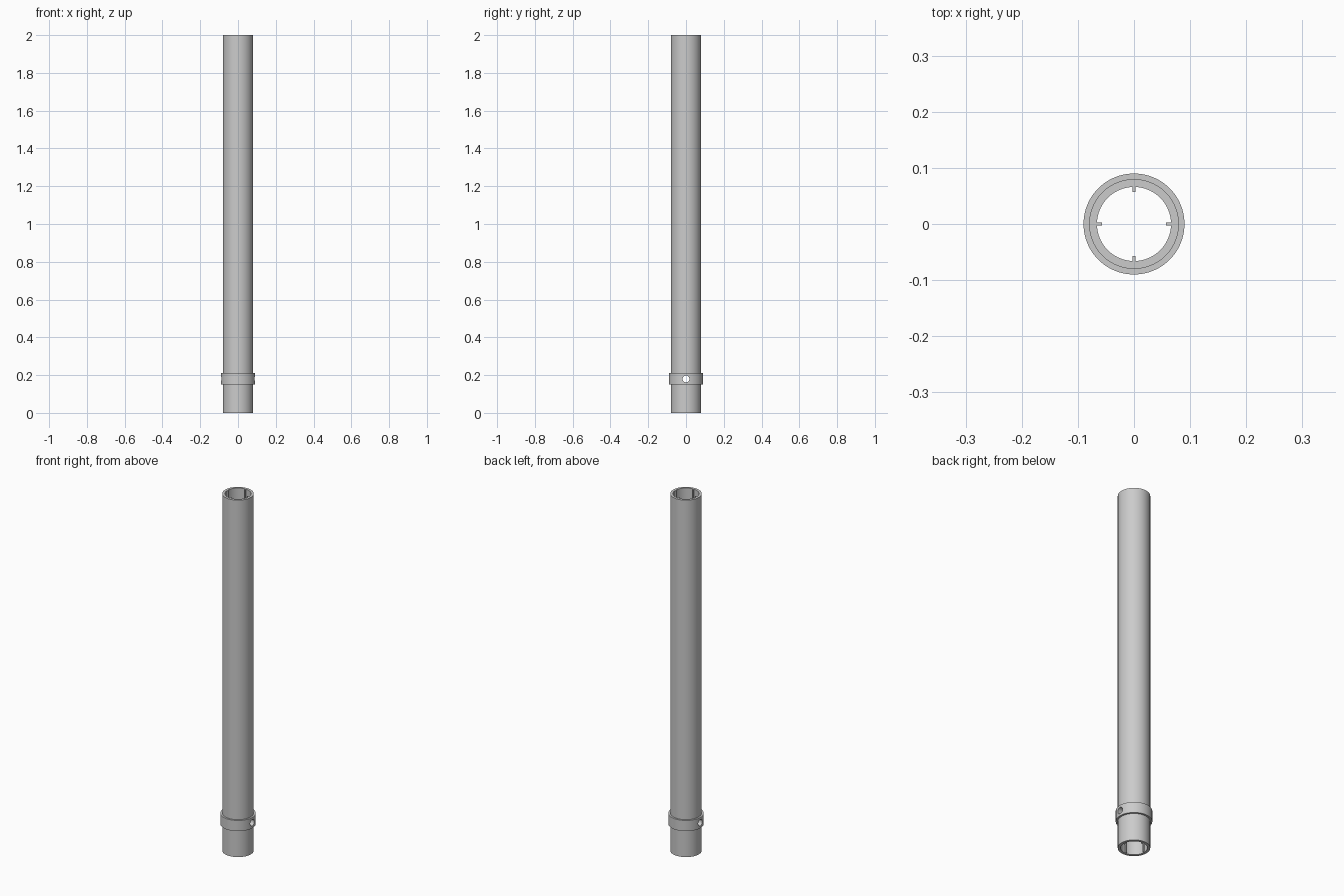
import bpy
import bmesh
import math
from mathutils import Matrix, Vector

cube = bpy.data.objects.get("Cube")
if cube:
    bpy.data.objects.remove(cube, do_unlink=True)

SEGMENTS = 96
OUTER, INNER, COLLAR = 0.08, 0.066, 0.09
HEIGHT, COLLAR_LOW, COLLAR_HIGH = 2.0, 0.15, 0.21
RIB_TIP, RIB_WIDTH = 0.057, 0.006
HOLE_RADIUS = 0.018

grey = bpy.data.materials.new("plain grey")
grey.use_nodes = True
grey.diffuse_color = (0.6, 0.6, 0.6, 1)
grey.node_tree.nodes["Principled BSDF"].inputs["Base Color"].default_value = grey.diffuse_color


def add_object(name, bm):
    bmesh.ops.recalc_face_normals(bm, faces=bm.faces)
    mesh = bpy.data.meshes.new(name)
    bm.to_mesh(mesh)
    bm.free()
    mesh.materials.append(grey)
    obj = bpy.data.objects.new(name, mesh)
    bpy.context.collection.objects.link(obj)
    return obj


def drill(obj, cutter):
    """Cut the cutter out of the object and apply the cut."""
    mod = obj.modifiers.new("pin hole", "BOOLEAN")
    mod.operation = "DIFFERENCE"
    mod.solver = "EXACT"
    mod.object = cutter
    bpy.context.view_layer.objects.active = obj
    bpy.ops.object.modifier_apply(modifier=mod.name)


# Hollow tube with its collar, turned from one closed profile
profile = [(INNER, 0), (OUTER, 0), (OUTER, COLLAR_LOW), (COLLAR, COLLAR_LOW),
           (COLLAR, COLLAR_HIGH), (OUTER, COLLAR_HIGH), (OUTER, HEIGHT), (INNER, HEIGHT)]
bm = bmesh.new()
verts = [bm.verts.new((r, 0, z)) for r, z in profile]
edges = [bm.edges.new((v, verts[i - 1])) for i, v in enumerate(verts)]
bmesh.ops.spin(bm, geom=verts + edges, cent=(0, 0, 0), axis=(0, 0, 1),
               angle=math.tau, steps=SEGMENTS, use_merge=False)
bmesh.ops.remove_doubles(bm, verts=bm.verts, dist=0.0001)
tube = add_object("tube_with_collar", bm)

# Four full-length ribs on the inner wall
ribs = []
for i, side in enumerate(("left", "back", "right", "front")):
    depth = INNER + 0.002 - RIB_TIP
    bm = bmesh.new()
    bmesh.ops.create_cube(bm, size=1)
    bmesh.ops.scale(bm, verts=bm.verts, vec=(depth, RIB_WIDTH, HEIGHT))
    bmesh.ops.translate(bm, verts=bm.verts, vec=Vector((RIB_TIP + depth / 2, 0, HEIGHT / 2)))
    bmesh.ops.rotate(bm, verts=bm.verts, cent=(0, 0, 0),
                     matrix=Matrix.Rotation(i * math.pi / 2, 3, "Z"))
    ribs.append(add_object(side + "_inner_rib", bm))

# Cross hole from side to side through the collar
bm = bmesh.new()
bmesh.ops.create_cone(bm, cap_ends=True, segments=32, radius1=HOLE_RADIUS,
                      radius2=HOLE_RADIUS, depth=0.4)
bmesh.ops.rotate(bm, verts=bm.verts, cent=(0, 0, 0), matrix=Matrix.Rotation(math.pi / 2, 3, "Y"))
bmesh.ops.translate(bm, verts=bm.verts, vec=(0, 0, (COLLAR_LOW + COLLAR_HIGH) / 2))
cutter = add_object("hole_cutter", bm)
for part in (tube, ribs[0], ribs[2]):
    drill(part, cutter)
bpy.data.objects.remove(cutter, do_unlink=True)

# Smooth round walls, crisp rims
bpy.ops.object.select_all(action="DESELECT")
tube.select_set(True)
bpy.context.view_layer.objects.active = tube
bpy.ops.object.shade_smooth_by_angle(angle=math.radians(30))
